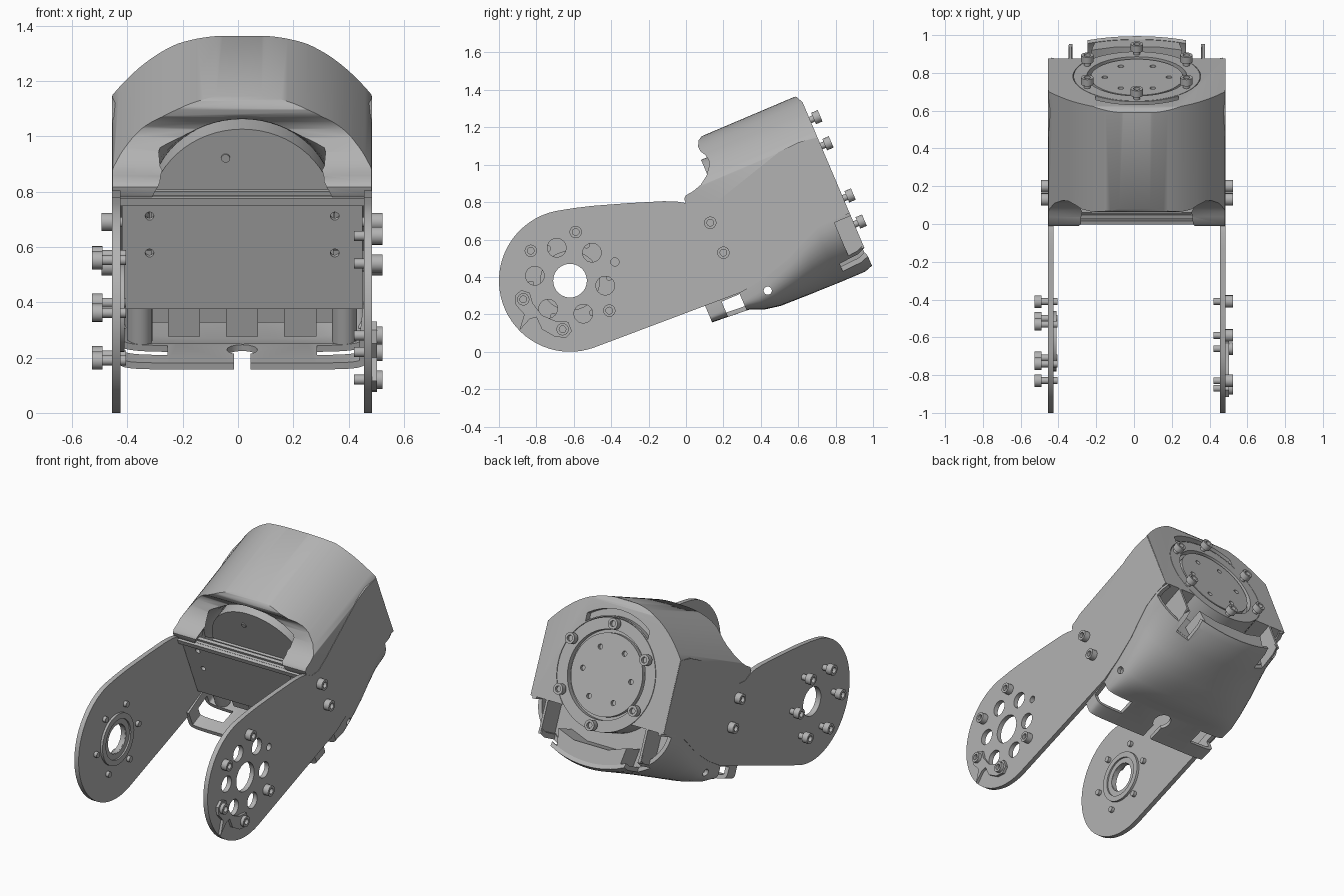
import bpy, bmesh, math
from math import sin, cos, pi, radians
from mathutils import Vector, Matrix

old = bpy.data.objects.get("Cube")
if old:
    bpy.data.objects.remove(old)

CX = 0.015                     # centre line of the body
TILT = radians(23)             # the head leans back
HEAD = Matrix.Translation((CX, 0, 0)) @ Matrix.Rotation(TILT, 4, 'X')
X, Y, Z = (1, 0, 0), (0, 1, 0), (0, 0, 1)

grey = bpy.data.materials.new("plain grey")
grey.use_nodes = True
COLOUR = (0.45, 0.45, 0.45, 1)
grey.diffuse_color = COLOUR
grey.node_tree.nodes["Principled BSDF"].inputs["Base Color"].default_value = COLOUR


def finish(name, bm, frame=None):
    bmesh.ops.recalc_face_normals(bm, faces=bm.faces)
    me = bpy.data.meshes.new(name)
    bm.to_mesh(me)
    bm.free()
    me.materials.append(grey)
    ob = bpy.data.objects.new(name, me)
    bpy.context.scene.collection.objects.link(ob)
    if frame:
        ob.matrix_world = frame
    return ob


def smooth(ob, angle=32):
    for p in ob.data.polygons:
        p.use_smooth = True
    ob.data.set_sharp_from_angle(angle=radians(angle))
    return ob


def prism(name, pts, axis, lo, hi, frame=None):
    """Closed solid from a 2D outline along X (points y,z) or Y (points x,z)."""
    bm = bmesh.new()
    put = (lambda a, b, t: (t, a, b)) if axis == 'X' else (lambda a, b, t: (a, t, b))
    near, far = ([bm.verts.new(put(a, b, t)) for a, b in pts] for t in (lo, hi))
    bm.faces.new(near)
    bm.faces.new(far[::-1])
    for i in range(len(pts)):
        bm.faces.new((near[i], near[i - 1], far[i - 1], far[i]))
    return smooth(finish(name, bm, frame))


def box(name, x, y, z, frame=None):
    return prism(name, [(y[0], z[0]), (y[1], z[0]), (y[1], z[1]), (y[0], z[1])], 'X', *x, frame)


def lathe(name, profile, at, axis, frame=None, segs=24):
    """Revolve (radius, height) points around an axis through a point."""
    bm = bmesh.new()
    vs = [bm.verts.new((r, 0, h)) for r, h in profile]
    es = [bm.edges.new(p) for p in zip(vs, vs[1:])]
    bmesh.ops.spin(bm, geom=vs + es, cent=(0, 0, 0), axis=Z, angle=2 * pi, steps=segs)
    bmesh.ops.remove_doubles(bm, verts=bm.verts, dist=1e-4)
    turn = Vector(axis).to_track_quat('Z', 'Y').to_matrix().to_4x4()
    bm.transform(Matrix.Translation(at) @ turn)
    return smooth(finish(name, bm, frame))


def rod(name, at, axis, r, lo, hi, frame=None, segs=24):
    """Closed cylinder along X, Y or Z."""
    bm = bmesh.new()
    turn = Vector(axis).to_track_quat('Z', 'Y').to_matrix().to_4x4()
    bmesh.ops.create_cone(bm, cap_ends=True, segments=segs, radius1=r, radius2=r, depth=hi - lo,
                          matrix=Matrix.Translation(at) @ turn @ Matrix.Translation((0, 0, (lo + hi) / 2)))
    return smooth(finish(name, bm, frame))


def boolean(ob, cutters, op='DIFFERENCE', angle=32):
    for c in cutters:
        c.hide_render = True
        m = ob.modifiers.new("cut", 'BOOLEAN')
        m.object, m.operation, m.solver = c, op, 'EXACT'
    bpy.context.view_layer.update()
    dg = bpy.context.evaluated_depsgraph_get()
    me = bpy.data.meshes.new_from_object(ob.evaluated_get(dg))
    ob.modifiers.clear()
    ob.data = me
    for c in cutters:
        bpy.data.objects.remove(c)
    return smooth(ob, angle)


def screw(name, at, axis, frame=None, standoff=0.0, shaft=0.045):
    s = standoff
    lathe(name, [(0, -shaft), (.018, -shaft), (.018, s), (.033, s), (.033, s + .038),
                 (.018, s + .038), (.018, s + .018), (0, s + .018)], at, axis, frame, 16)


def ring(n, r, start):
    return [(r * cos(radians(start) + 2 * pi * i / n), r * sin(radians(start) + 2 * pi * i / n))
            for i in range(n)]


# ---- side plates with round pivot ends
PY, PZ, PR = -.62, .38, .38
arc = [(PY + PR * cos(radians(97 + i * 193.5 / 36)), PZ + PR * sin(radians(97 + i * 193.5 / 36)))
       for i in range(37)]
outline = arc + [(.1, .245), (.3, .32), (.42, .395), (.55, .5), (.64, .6), (.7, .66), (.78, .705),
                 (.875, .74), (.70, 1.145), (.6, 1.12), (.5, 1.07), (.35, .95), (.2, .83), (.12, .775),
                 (.05, .77), (0, .795), (-.05, .803), (-.12, .805), (-.3, .795), (-.5, .78), (-.6, .768)]
left_plate = prism("left_side_plate", outline, 'X', .455, .485)
right_plate = prism("right_side_plate", outline, 'X', -.455, -.425)
cuts = [rod("cutter", (.47, PY, PZ), X, .09, -.1, .1, segs=40)]
cuts += [rod("cutter", (.47, PY + a, PZ + b), X, .05, -.1, .1) for a, b in ring(6, .19, 52)]
cuts += [rod("cutter", (.47, -.38, .48), X, .022, -.1, .1)]
boolean(left_plate, cuts)
boolean(right_plate, [rod("cutter", (-.44, PY, PZ), X, .09, -.1, .1, segs=40)])

# bearing ring inside the right plate
lathe("pivot_bearing_ring", [(.091, .02), (.16, .02), (.16, .045), (.125, .045), (.125, .035), (.091, .035),
                             (.091, .02)], (-.455, PY, PZ), X, segs=40)

# stop bracket on the left plate
prism("stop_bracket", [(-.915, .3), (-.88, .33), (-.835, .315), (-.82, .26), (-.77, .195), (-.7, .165),
                       (-.63, .16), (-.61, .11), (-.64, .075), (-.70, .08), (-.77, .12), (-.80, .185),
                       (-.835, .175), (-.89, .115), (-.865, .2), (-.91, .25)], 'X', .484, .502)

# plate screws
for a, b in ((-.83, .54), (-.59, .64), (-.87, .28), (-.66, .12), (-.41, .22)):
    screw("left_pivot_screw", (.485, a, b), X, shaft=.065)
for a, b in ring(6, .21, 5):
    screw("right_pivot_screw", (-.455, PY + a, PZ + b), (-1, 0, 0), standoff=.035, shaft=.05)
for a, b in ((.13, .69), (.2, .53)):
    screw("left_body_screw", (.485, a, b), X)
    screw("right_body_screw", (-.455, a, b), (-1, 0, 0))

# ---- head: upper shell, built in the tilted frame
BACK, CV = 1.095, .578
arch = [(.468 * t / 20, .785 + .243 * (1 - abs(t / 20) ** 2.5)) for t in range(20, -21, -1)]
shell = prism("upper_shell", arch + [(-.468, .3), (.468, .3)], 'Y', .2, 1.2, HEAD)
side = [(.32, .7), (.31, .725), (.31, .755), (.325, .77), (.37, .775), (.42, .79), (.47, .825), (.505, .87),
        (.513, .9), (.505, .93), (.49, .955), (.488, .985), (.505, 1.015), (.54, 1.035), (1.045, 1.035),
        (1.075, 1.025), (BACK, .985), (BACK, .34), (.7, .34), (.6, .5), (.45, .6), (.37, .65)]
boolean(shell, [prism("cutter", side, 'X', -.6, .6, HEAD)], 'INTERSECT', 40)
groove = lathe("cutter", [(.345, 0), (.385, 0), (.385, .2), (.345, .2), (.345, 0)],
               (0, BACK - .04, CV), Y, HEAD, 64)
boolean(groove, [box("cutter", (-.22, .22), (.5, 2), (.6, 1.2), HEAD)], 'INTERSECT')
tunnel = lathe("cutter", [(0, .1), (.35, .1), (.355, .4), (.395, .48), (.36, .51), (.338, .56),
                          (.338, 1.3), (0, 1.3)], (0, 0, CV), Y, HEAD, 64)
boolean(shell, [tunnel, groove], angle=40)

# motor with its output disc
lathe("motor", [(0, .475), (.335, .475), (.335, BACK), (.265, BACK), (.265, 1.06), (0, 1.06)],
      (0, 0, CV), Y, HEAD, 64)
disc = rod("output_disc", (0, 0, CV), Y, .245, 1.05, BACK - .005, HEAD, 64)
boolean(disc, [rod("cutter", (a, 0, CV + b), Y, .016, 1.07, 1.2, HEAD, 12) for a, b in ring(6, .17, 0)])
for a, b in ring(6, .303, 30):
    screw("output_screw", (a, BACK, CV + b), Y, HEAD, standoff=.02)
rod("motor_front_pin", (-.06, .475, .8), (0, -1, 0), .016, 0, .006, HEAD)

# ---- lower cover: lofted from a boxy front to a round rear
bm = bmesh.new()
rows = []
for u, top, low, e, h in ((.19, .18, .09, 9, .45), (.4, .19, .075, 7, .46), (.47, .2, .045, 5, .465),
                          (.56, .215, .028, 3.6, .467), (.7, .25, .024, 2.7, .468), (.8, .29, .022, 2.3, .468),
                          (.9, .33, .02, 2.1, .468), (1.05, .34, .02, 2, .468), (BACK, .34, .035, 2, .455)):
    row = [bm.verts.new((h, u, top + .04))]
    for i in range(33):
        c, s = cos(pi * i / 32), sin(pi * i / 32)
        row.append(bm.verts.new((h * math.copysign(abs(c) ** (2 / e), c), u,
                                 top - (top - low) * max(s, 0) ** (2 / e))))
    rows.append(row + [bm.verts.new((-h, u, top + .04))])
for r, q in zip(rows, rows[1:]):
    for i in range(len(r) - 1):
        bm.faces.new((r[i], r[i + 1], q[i + 1], q[i]))
cover = finish("lower_cover", bm, HEAD)
thick = cover.modifiers.new("thickness", 'SOLIDIFY')
thick.thickness = .025
thick.offset = -1 if cover.data.polygons[16].normal.z < 0 else 1
cuts = [box("cutter", (-.03, .03), (.1, .33), (-.1, .14), HEAD),
        rod("cutter", (0, .34, 0), Z, .055, -.1, .14, HEAD)]
for s in (-1, 1):
    cuts.append(box("cutter", sorted((s * .27, s * .5)), (.28, .385), (-.1, .172), HEAD))
    cuts.append(box("cutter", sorted((s * .26, s * .34)), (.94, 1.2), (-.1, .26), HEAD))
    cuts.append(box("cutter", sorted((s * .362, s * .6)), (1.0, 1.2), (-.1, .325), HEAD))
    cuts.append(rod("cutter", (s * .5, .53, .13), X, .022, -.1, .1, HEAD))
boolean(cover, cuts, angle=40)

# rear infill, cap and notch walls inside the cover
infill = [(.44 * cos(pi * i / 24), .335 - .295 * sin(pi * i / 24)) for i in range(25)]
prism("rear_infill", infill, 'Y', .9, .94, HEAD)
cap = [(a, b) for a, b in infill if abs(a) < .26]
prism("rear_cap", cap + [(-.24, .2), (-.12, .16), (.12, .16), (.24, .2)], 'Y', .94, 1.085, HEAD)
for s in (-1, 1):
    box("notch_wall", sorted((s * .345, s * .36)), (.94, BACK), (.14, .36), HEAD)

# ---- front panel, rails and inner body
panel = box("front_panel", (-.435, .435), (.325, .345), (.27, .71), HEAD)
boolean(panel, [rod("cutter", (s * .335, .33, v), Y, .016, -.1, .1, HEAD, 12)
                for s in (-1, 1) for v in (.49, .635)])
for u, v in ((.3, .715), (.34, .725)):
    box("top_rail", (-.44, .44), (u, u + .02), (v - .015, v), HEAD)
box("top_rail_web", (-.44, .44), (.3, .36), (.685, .7), HEAD)
box("inner_body", (-.33, .33), (.46, .92), (.16, .6), HEAD)
for x in (-.21, 0, .21):
    box("body_lug", (x - .058, x + .058), (.4, .47), (.13, .27), HEAD)
for s in (-1, 1):
    rod("body_post", (s * .37, .43, 0), Z, .045, .1, .3, HEAD)
